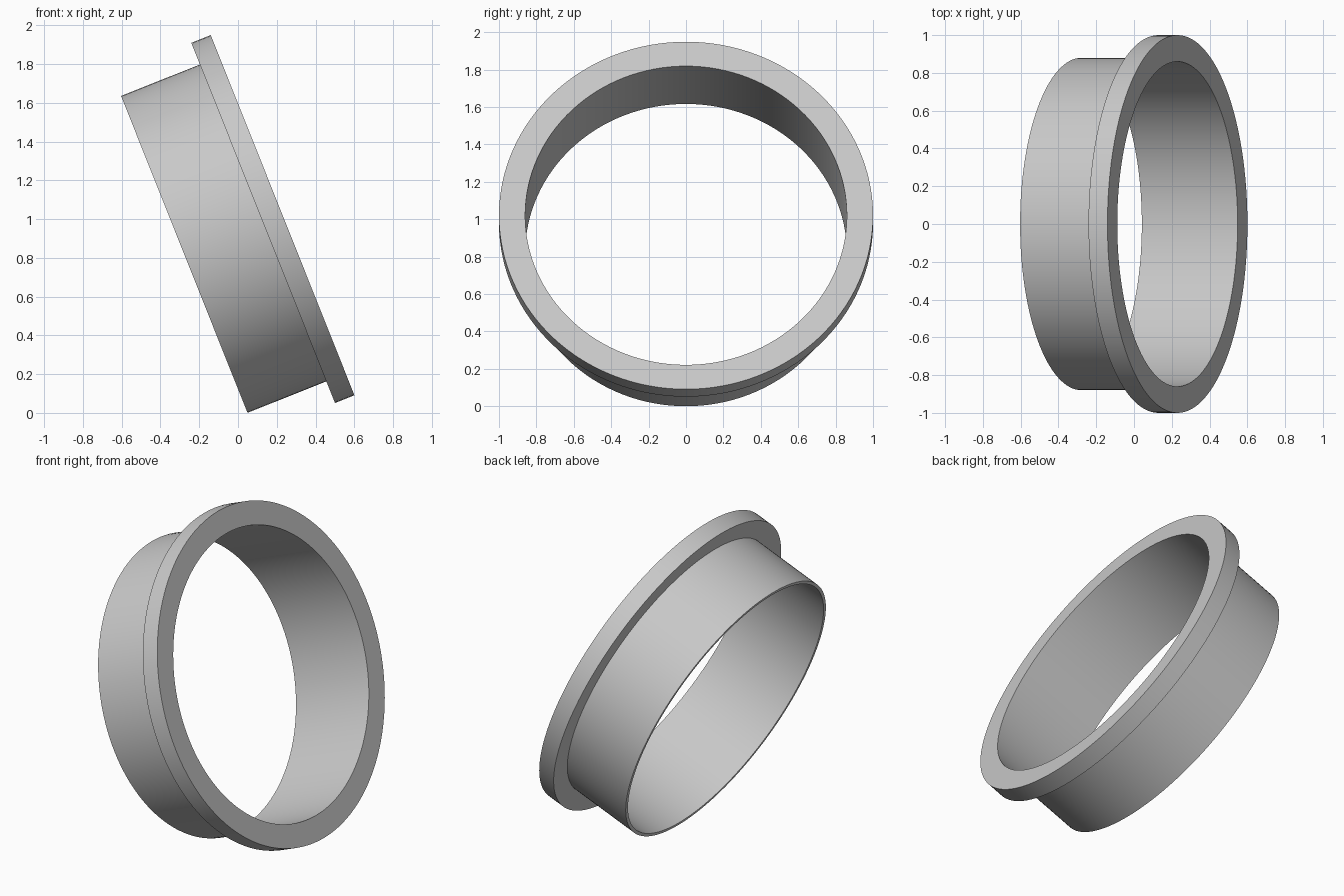
import bpy
import bmesh
import math
from mathutils import Vector

if "Cube" in bpy.data.objects:
    bpy.data.objects.remove(bpy.data.objects["Cube"], do_unlink=True)

# Proportions of the ring
SEGMENTS = 128
INNER_R, TUBE_R, FLANGE_R = 0.86, 0.88, 1.0
FLANGE_T, LENGTH = 0.108, 0.546
TILT = math.radians(68.25)

# Plain grey material
grey = bpy.data.materials.new("light_grey")
grey.use_nodes = True
colour = (0.58, 0.58, 0.58, 1)
grey.diffuse_color = colour
grey.node_tree.nodes["Principled BSDF"].inputs["Base Color"].default_value = colour

# Cross-section as (radius, position along axis), outer flange face at zero
profile = [(INNER_R, 0), (FLANGE_R, 0), (FLANGE_R, -FLANGE_T),
           (TUBE_R, -FLANGE_T), (TUBE_R, -LENGTH), (INNER_R, -LENGTH)]

# Revolve the closed section into a flanged collar
bm = bmesh.new()
verts = [bm.verts.new((r, 0, h)) for r, h in profile]
edges = [bm.edges.new((v, verts[(i + 1) % len(verts)])) for i, v in enumerate(verts)]
bmesh.ops.spin(bm, geom=verts + edges, cent=(0, 0, 0), axis=(0, 0, 1),
               angle=math.tau, steps=SEGMENTS, use_merge=True)
bmesh.ops.remove_doubles(bm, verts=bm.verts, dist=1e-4)
bmesh.ops.recalc_face_normals(bm, faces=bm.faces)
mesh = bpy.data.meshes.new("flanged_collar")
bm.to_mesh(mesh)
bm.free()
mesh.materials.append(grey)

# Lean the collar so the flange faces the left side and slightly up
collar = bpy.data.objects.new("flanged_collar", mesh)
bpy.context.collection.objects.link(collar)
collar.rotation_euler = (0, TILT, 0)
collar.location = Vector((0.23, 0, 1.02))

bpy.ops.object.select_all(action='DESELECT')
collar.select_set(True)
bpy.context.view_layer.objects.active = collar
bpy.ops.object.shade_smooth_by_angle(angle=math.radians(30))
